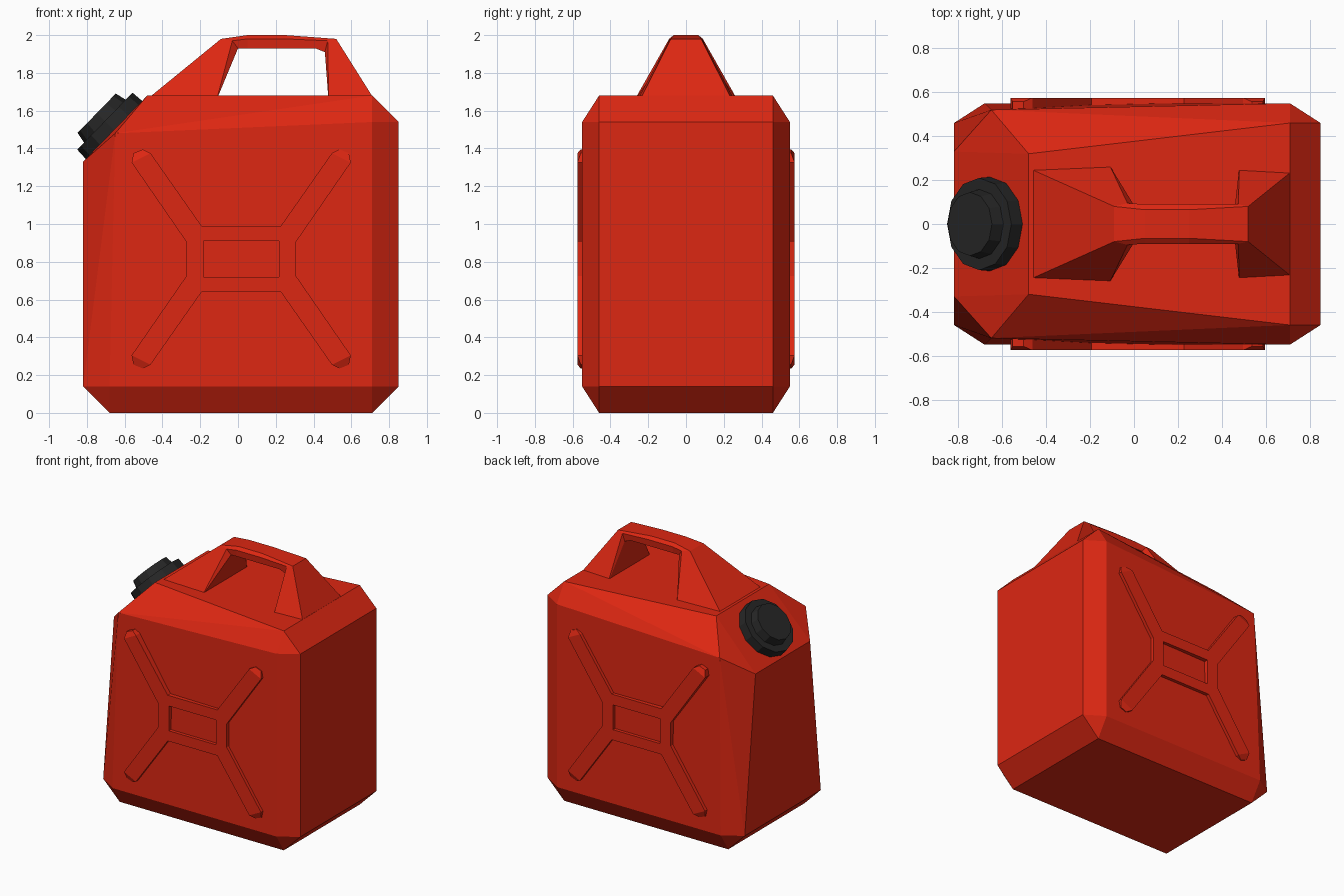
import bpy, bmesh
from math import radians
from mathutils import Vector, Matrix

if "Cube" in bpy.data.objects:
    bpy.data.objects.remove(bpy.data.objects["Cube"])


def material(name, color):
    m = bpy.data.materials.new(name)
    m.diffuse_color = color
    m.use_nodes = True
    m.node_tree.nodes["Principled BSDF"].inputs["Base Color"].default_value = m.diffuse_color
    return m


RED = material("red_plastic", (0.72, 0.02, 0.006, 1))
BLACK = material("black_plastic", (0.02, 0.02, 0.02, 1))


def finish(bm, name, mat):
    bmesh.ops.recalc_face_normals(bm, faces=bm.faces[:])
    me = bpy.data.meshes.new(name)
    bm.to_mesh(me)
    bm.free()
    me.materials.append(mat)
    ob = bpy.data.objects.new(name, me)
    bpy.context.collection.objects.link(ob)
    return ob


# Can body: convex hull of one side's corners, mirrored in y
corners = [
    (-.68, .46, 0), (.71, .46, 0),
    (-.82, .46, .14), (-.68, .55, .14), (.71, .55, .14), (.85, .46, .14),
    (-.82, .33, 1.33), (-.65, .52, 1.48), (.71, .55, 1.54), (.85, .46, 1.54),
    (-.48, .32, 1.68), (.71, .46, 1.68),
]
bm = bmesh.new()
for x, y, z in corners:
    for s in (1, -1):
        bm.verts.new((x, s * y, z))
bmesh.ops.convex_hull(bm, input=bm.verts[:])
bmesh.ops.dissolve_limit(bm, angle_limit=radians(3), verts=bm.verts[:], edges=bm.edges[:])
finish(bm, "can_body", RED)

# Handle: loft through stations of (top, shoulder, underside) points, mirrored in y
stations = [
    ((-.47, .25, 1.67), (-.11, .265, 1.67), (-.108, .26, 1.67)),
    ((-.09, .08, 1.98), (-.03, .095, 1.97), (0, .085, 1.93)),
    ((.05, .065, 2.0), (.05, .09, 1.98), (.05, .085, 1.93)),
    ((.25, .065, 2.0), (.25, .09, 1.98), (.41, .085, 1.93)),
    ((.52, .08, 1.98), (.475, .09, 1.97), (.46, .085, 1.91)),
    ((.715, .237, 1.67), (.48, .25, 1.67), (.478, .245, 1.67)),
]
bm = bmesh.new()
rings = []
for st in stations:
    loop = list(st) + [(x, -y, z) for x, y, z in reversed(st)]
    rings.append([bm.verts.new(p) for p in loop])
for a, b in zip(rings, rings[1:]):
    for i in range(6):
        j = (i + 1) % 6
        bm.faces.new((a[i], a[j], b[j], b[i]))
bm.faces.new(rings[0])
bm.faces.new(rings[-1])
finish(bm, "handle", RED)

# Pressed cross ribs: one quadrant mirrored four ways, with sloped arm tips
quadrant = [
    [(.20, 0), (.29, 0), (.29, .09), (.20, .095)],
    [(0, .095), (.20, .095), (.21, .175), (0, .175)],
    [(.20, .095), (.29, .09), (.58, .51), (.48, .56), (.21, .175)],
    [(.58, .51), (.57, .56), (.52, .58), (.48, .56)],
]
tips = {(.57, .56), (.52, .58)}
for name, side in (("front_cross_rib", -1), ("back_cross_rib", 1)):
    bm = bmesh.new()
    for sx in (1, -1):
        for sz in (1, -1):
            for face in quadrant:
                bm.faces.new([bm.verts.new((.017 + sx * p[0], side * (.557 if p in tips else .575),
                                            .815 + sz * p[1])) for p in face])
    bmesh.ops.remove_doubles(bm, verts=bm.verts[:], dist=.0005)
    ext = bmesh.ops.extrude_face_region(bm, geom=bm.faces[:], use_keep_orig=True)
    for v in ext["geom"]:
        if isinstance(v, bmesh.types.BMVert):
            v.co.y = side * .505
    finish(bm, name, RED)

# Screw cap: stacked twelve-sided discs along the slanted shoulder's normal
normal = Vector((-.717, 0, .697))
origin = Vector((-.662, 0, 1.503))
turn = Matrix.Rotation(radians(-45.8), 4, 'Y')
for name, r1, r2, d0, d1 in (("cap_flange", .215, .21, -.02, .06),
                             ("cap_top", .16, .145, .05, .12)):
    bm = bmesh.new()
    place = Matrix.Translation(origin + normal * (d0 + d1) / 2) @ turn
    bmesh.ops.create_cone(bm, cap_ends=True, segments=12, radius1=r1, radius2=r2,
                          depth=d1 - d0, matrix=place)
    finish(bm, name, BLACK)
